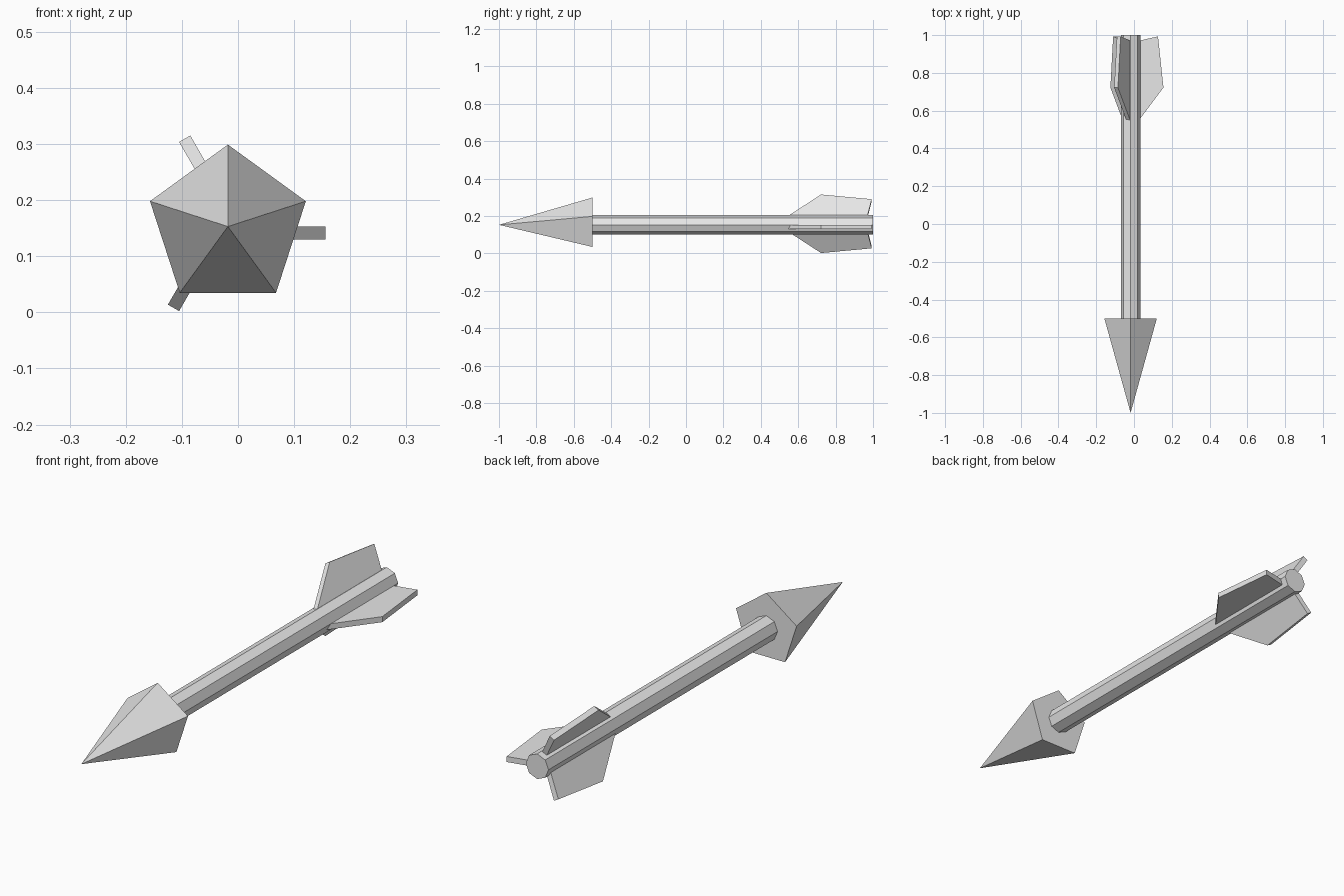
import bpy
import bmesh
from math import radians
from mathutils import Matrix, Vector

cube = bpy.data.objects.get("Cube")
if cube:
    bpy.data.objects.remove(cube, do_unlink=True)

AXIS = Vector((-0.018, 0, 0.153))  # centre line of the arrow

grey = bpy.data.materials.new("light_grey")
grey.use_nodes = True
grey.diffuse_color = (0.8, 0.8, 0.8, 1)
grey.node_tree.nodes["Principled BSDF"].inputs["Base Color"].default_value = (0.8, 0.8, 0.8, 1)


def finish(name, bm):
    bmesh.ops.recalc_face_normals(bm, faces=bm.faces)
    mesh = bpy.data.meshes.new(name)
    bm.to_mesh(mesh)
    bm.free()
    mesh.materials.append(grey)
    obj = bpy.data.objects.new(name, mesh)
    obj.location = AXIS
    bpy.context.collection.objects.link(obj)
    return obj


def prism(name, sides, front_radius, back_radius, y_front, y_back):
    """Flat-sided cone or cylinder along y, with one corner pointing up."""
    bm = bmesh.new()
    bmesh.ops.create_cone(bm, cap_ends=True, segments=sides,
                          radius1=back_radius, radius2=front_radius,
                          depth=y_back - y_front)
    bmesh.ops.remove_doubles(bm, verts=bm.verts, dist=1e-5)
    # Put a corner on the local y axis, then lay the part down along -y
    corner = max(bm.verts, key=lambda v: (v.co.xy.length, v.co.y))
    turn = Vector((0, 1)).angle_signed(corner.co.xy)
    place = (Matrix.Translation((0, (y_front + y_back) / 2, 0))
             @ Matrix.Rotation(radians(90), 4, 'X')
             @ Matrix.Rotation(turn, 4, 'Z'))
    bmesh.ops.transform(bm, matrix=place, verts=bm.verts)
    return finish(name, bm)


# Shaft and pointed head
prism("shaft", 8, 0.052, 0.052, -0.5, 1.0)
prism("arrow_head", 5, 0.0, 0.146, -1.0, -0.5)

# Three tail fins, each a slab with one face on the centre line
FIN = [(0.03, 0.53), (0.174, 0.722), (0.145, 0.993), (0.03, 0.967)]
THICKNESS = 0.023
for name, angle in (("left_fin", 0), ("upper_fin", 120), ("lower_fin", 240)):
    bm = bmesh.new()
    face = bm.faces.new([bm.verts.new((r, y, 0)) for r, y in FIN])
    slab = bmesh.ops.extrude_face_region(bm, geom=[face])
    moved = [g for g in slab["geom"] if isinstance(g, bmesh.types.BMVert)]
    bmesh.ops.translate(bm, verts=moved, vec=(0, 0, -THICKNESS))
    if len(bm.faces) < 6:
        bm.faces.new([v for v in bm.verts if v not in moved])
    # Negative turn about y carries +x up towards +z
    bmesh.ops.rotate(bm, verts=bm.verts, cent=(0, 0, 0),
                     matrix=Matrix.Rotation(radians(-angle), 3, 'Y'))
    finish(name, bm)
